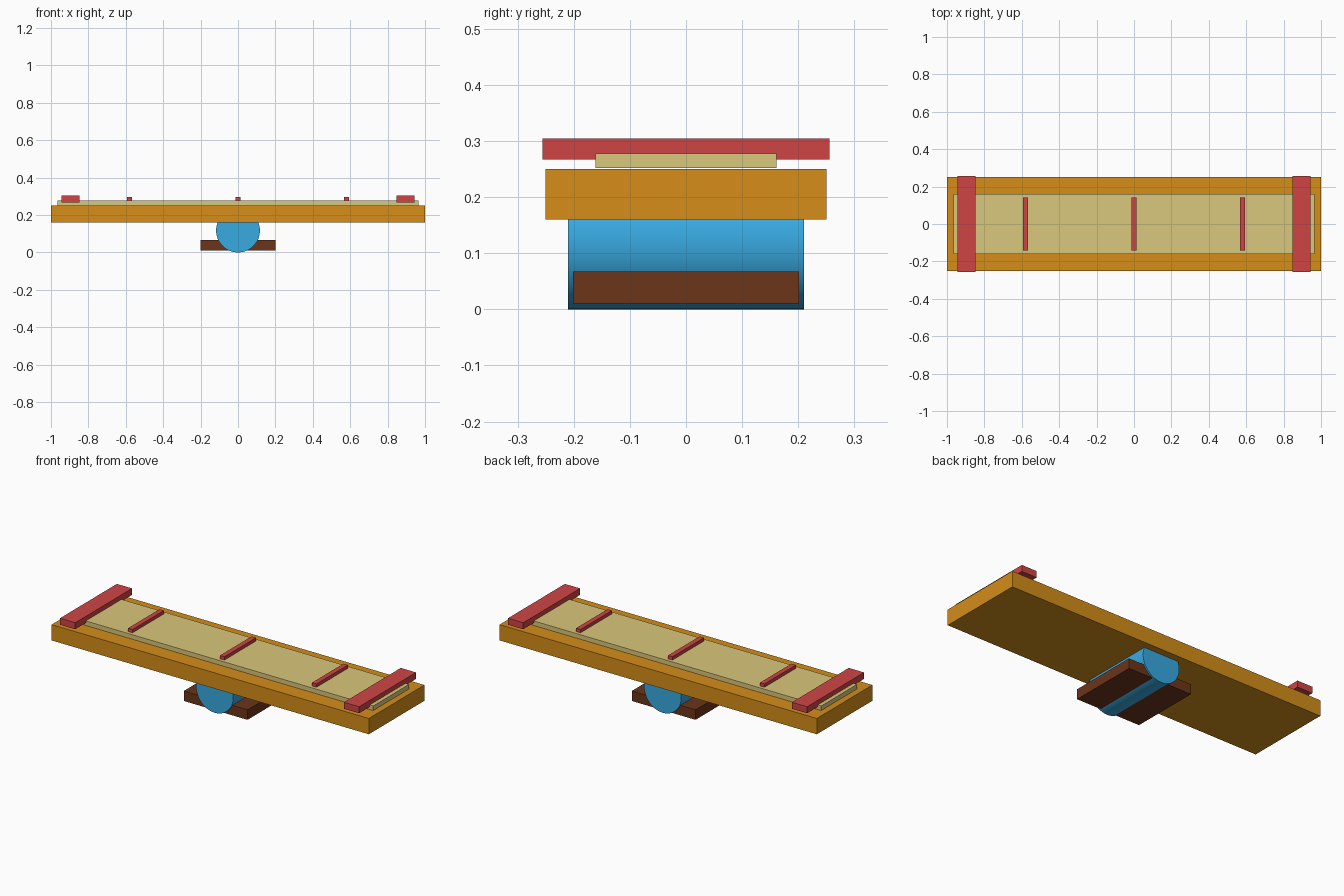
import bpy, math

if "Cube" in bpy.data.objects:
    bpy.data.objects.remove(bpy.data.objects["Cube"])


def material(name, rgb):
    m = bpy.data.materials.new(name)
    m.diffuse_color = (*rgb, 1)
    m.use_nodes = True
    m.node_tree.nodes["Principled BSDF"].inputs["Base Color"].default_value = m.diffuse_color
    return m


orange = material("orange_wood", (0.66, 0.27, 0.01))
tan = material("tan_grip", (0.70, 0.57, 0.20))
red = material("red_trim", (0.62, 0.06, 0.06))
blue = material("blue_roller", (0.04, 0.40, 0.75))
brown = material("brown_base", (0.15, 0.035, 0.01))


def box(name, cx, half_x, half_y, z0, z1, mat):
    bpy.ops.mesh.primitive_cube_add(size=2, location=(cx, 0, (z0 + z1) / 2))
    o = bpy.context.object
    o.name = name
    o.scale = (half_x, half_y, (z1 - z0) / 2)
    bpy.ops.object.transform_apply(location=False, rotation=False, scale=True)
    o.data.materials.append(mat)
    return o


# Deck and its grip mat
box("deck", 0, 1.0, 0.25, 0.16, 0.25, orange)
box("grip_mat", 0, 0.965, 0.161, 0.252, 0.278, tan)

# End stops
for side, name in ((-1, "left_stop"), (1, "right_stop")):
    box(name, side * 0.895, 0.048, 0.256, 0.267, 0.304, red)

# Foot marker strips
for i in (-1, 0, 1):
    box(f"marker_strip_{i + 2}", i * 0.58, 0.014, 0.142, 0.277, 0.297, red)

# Roller under the deck
bpy.ops.mesh.primitive_cylinder_add(vertices=64, radius=0.117, depth=0.42,
                                    location=(0, 0, 0.117),
                                    rotation=(math.pi / 2, 0, 0))
roller = bpy.context.object
roller.name = "roller"
roller.data.materials.append(blue)
bpy.ops.object.shade_smooth_by_angle(angle=math.radians(30))

# Base block around the roller
box("base_block", 0, 0.201, 0.201, 0.01, 0.067, brown)
